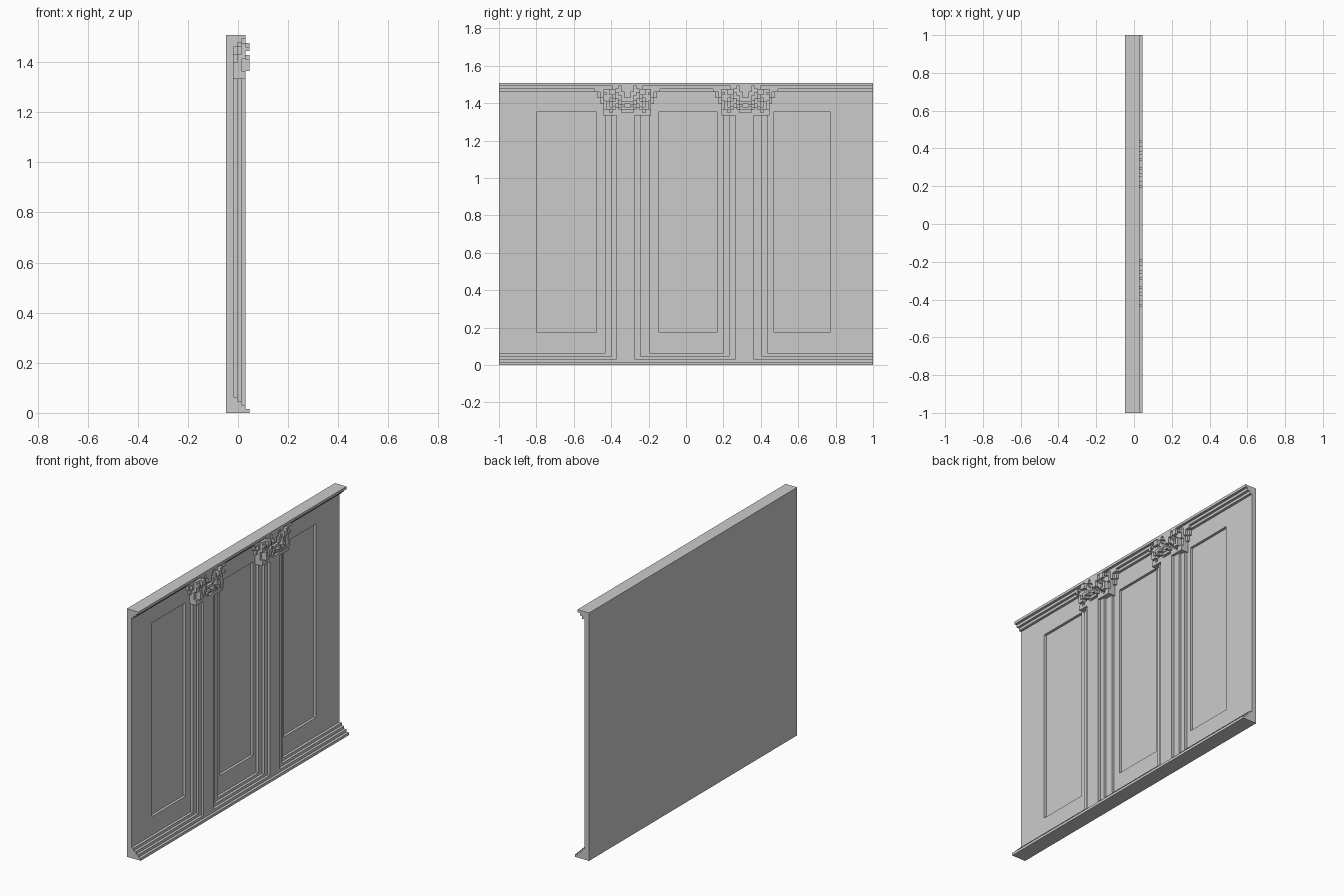
import bpy, bmesh
from mathutils import Matrix

if "Cube" in bpy.data.objects:
    bpy.data.objects.remove(bpy.data.objects["Cube"])

STEP = 0.0159                 # thickness of one moulding step
BACK, FACE, TOP = -0.048, -0.018, 1.508

stone = bpy.data.materials.new("grey_stone")
stone.use_nodes = True
COLOUR = (0.6, 0.6, 0.6, 1)
stone.diffuse_color = COLOUR
stone.node_tree.nodes["Principled BSDF"].inputs["Base Color"].default_value = COLOUR


def depth(level):
    return FACE + level * STEP


def add_box(bm, x, y, z):
    """Box spanning the three (low, high) ranges."""
    size = [b - a for a, b in (x, y, z)]
    centre = [(a + b) / 2 for a, b in (x, y, z)]
    bmesh.ops.create_cube(bm, size=1, matrix=Matrix.Translation(centre) @ Matrix.Diagonal((*size, 1)))


def finish(bm, name):
    bmesh.ops.recalc_face_normals(bm, faces=bm.faces)
    mesh = bpy.data.meshes.new(name)
    bm.to_mesh(mesh)
    bm.free()
    mesh.materials.append(stone)
    obj = bpy.data.objects.new(name, mesh)
    bpy.context.collection.objects.link(obj)
    return obj


def moulding(name, profile):
    """Stepped (x, z) profile run along the whole wall."""
    bm = bmesh.new()
    face = bm.faces.new([bm.verts.new((x, -1, z)) for x, z in profile])
    ends = bmesh.ops.extrude_face_region(bm, geom=[face])["geom"]
    bmesh.ops.translate(bm, vec=(0, 2, 0), verts=[v for v in ends if isinstance(v, bmesh.types.BMVert)])
    return finish(bm, name)


def stairs(levels, z, dz):
    """Profile that steps outwards from the wall, one level at a time."""
    points = [(BACK, z)]
    for level in levels:
        points += [(depth(level), z), (depth(level), z + dz)]
        z += dz
    return points + [(BACK, z)]


# Wall slab with three sunken panels
bm = bmesh.new()
add_box(bm, (BACK, FACE), (-1, 1), (0, TOP))
wall = finish(bm, "wall")

bm = bmesh.new()
for y in ((-0.8, -0.478), (-0.147, 0.169), (0.468, 0.773)):
    add_box(bm, (depth(-1), depth(1)), y, (0.176, 1.353))
cutter = finish(bm, "panel_cutter")
cutter.hide_render = True
cutter.display_type = "WIRE"

cut = wall.modifiers.new("panels", "BOOLEAN")
cut.operation, cut.solver, cut.object = "DIFFERENCE", "EXACT", cutter
bpy.context.view_layer.objects.active = wall
wall.select_set(True)
bpy.ops.object.modifier_apply(modifier=cut.name)
bpy.data.objects.remove(cutter)

# Stepped skirting and cornice
moulding("skirting", stairs((4, 3, 2, 1), 0, STEP))
moulding("cornice", stairs((1, 2, 3), TOP - 3 * STEP, STEP))

# Capital relief: rows from the top down, cells from the middle outwards
RELIEF = (
    "ccbccbb....",
    "ccbbddccbbb",
    "cbbcddcdba.",
    "cbccbcccba.",
    "bbcdcbcca..",
    "ccbddcdba..",
    "bdcbdcdb...",
    "ccdcbddb...",
    "bbcccbcc...",
    "cccccccc...",
)
LEVEL = {"a": 1, "b": 2, "c": 3, "d": 4}


def capital(name, y0):
    bm = bmesh.new()
    for r, row in enumerate(RELIEF):
        z = TOP - (r + 1) * STEP
        line = row[::-1] + row
        start = 0
        for i in range(1, len(line) + 1):
            if i == len(line) or line[i] != line[start]:
                if line[start] in LEVEL:
                    y = [y0 + (k - len(row)) * STEP for k in (start, i)]
                    add_box(bm, (FACE - STEP / 2, depth(LEVEL[line[start]])), y, (z - STEP, z))
                start = i
    finish(bm, name)


# Pilasters in three layers, each with a capital
PILASTERS = {
    "right": (-0.313, ((-0.43, -0.195), (-0.398, -0.243), (-0.372, -0.275))),
    "left": (0.318, ((0.2, 0.436), (0.233, 0.404), (0.265, 0.361))),
}
for side, (middle, layers) in PILASTERS.items():
    for level, y in enumerate(layers, 1):
        bm = bmesh.new()
        add_box(bm, (depth(level - 1), depth(level)), y, (0, 1.337))
        finish(bm, f"{side}_pilaster_layer_{level}")
    capital(f"{side}_capital", middle)
